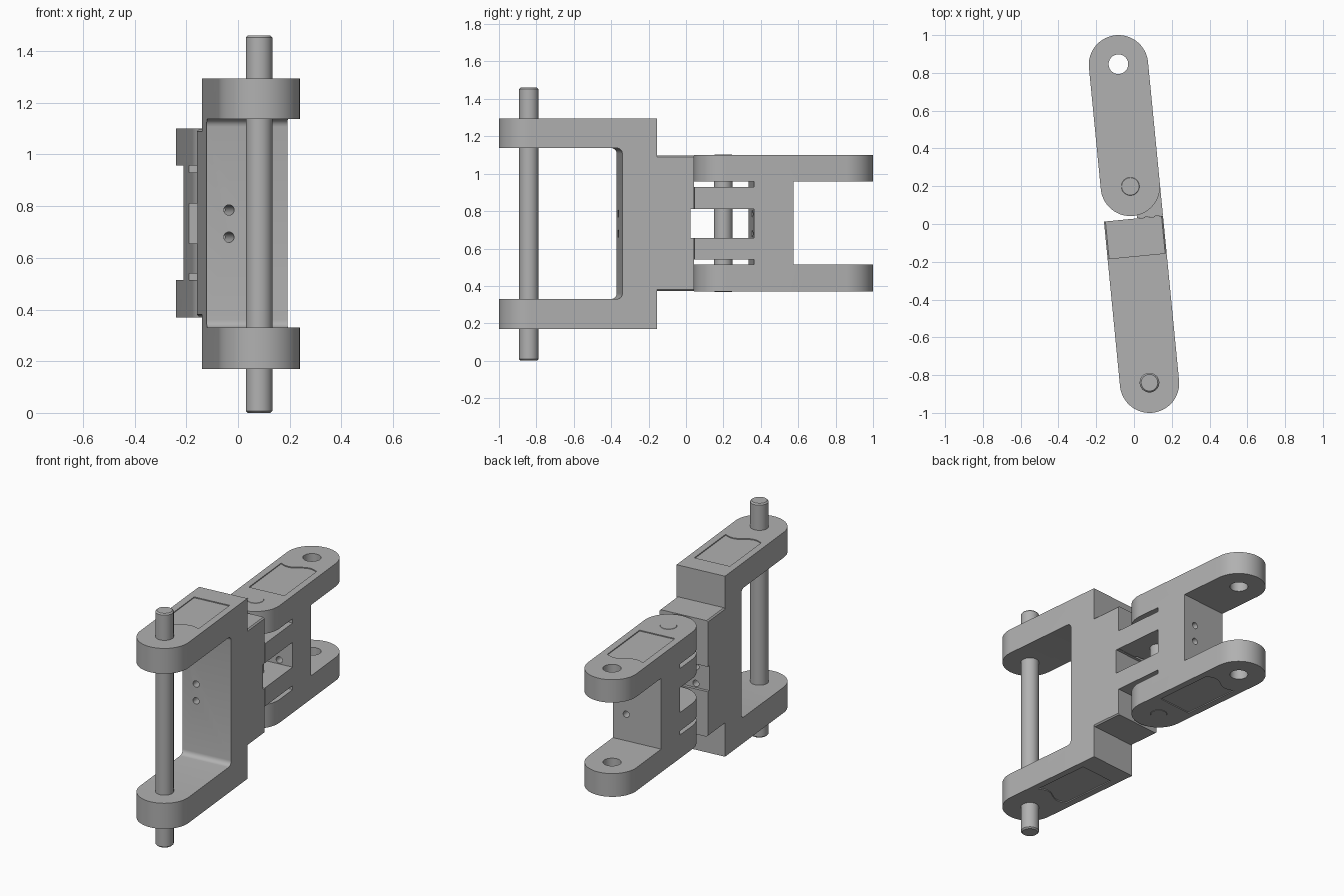
import bpy, bmesh, math
from mathutils import Matrix

if "Cube" in bpy.data.objects:
    bpy.data.objects.remove(bpy.data.objects["Cube"], do_unlink=True)

TILT = math.radians(5.57)   # the whole hinge is turned a little about z
R = 0.157                   # half width of both links
LOW, HIGH = 0.37, 1.10      # height range of the hinge knuckles

steel = bpy.data.materials.new("grey_steel")
steel.use_nodes = True
steel.diffuse_color = (0.44, 0.44, 0.44, 1)
steel.node_tree.nodes["Principled BSDF"].inputs["Base Color"].default_value = (0.44, 0.44, 0.44, 1)


def finish(name, bm):
    bmesh.ops.recalc_face_normals(bm, faces=bm.faces)
    mesh = bpy.data.meshes.new(name)
    bm.to_mesh(mesh)
    bm.free()
    mesh.materials.append(steel)
    ob = bpy.data.objects.new(name, mesh)
    bpy.context.collection.objects.link(ob)
    return ob


def box(name, x, y, z, round_x=0.0, chamfer_y=0.0):
    """Box from ranges; optionally bevels the edges running along x or y."""
    bm = bmesh.new()
    bmesh.ops.create_cube(bm, size=1)
    for v in bm.verts:
        v.co = [r[0] if c < 0 else r[1] for c, r in zip(v.co, (x, y, z))]
    for axis, width, steps in ((0, round_x, 5), (1, chamfer_y, 1)):
        if width:
            edges = [e for e in bm.edges
                     if abs((e.verts[0].co - e.verts[1].co).normalized()[axis]) > 0.99]
            bmesh.ops.bevel(bm, geom=edges, offset=width, segments=steps,
                            profile=0.5, affect='EDGES')
    return finish(name, bm)


def prism(name, outline, z0, z1):
    bm = bmesh.new()
    face = bm.faces.new([bm.verts.new((x, y, z0)) for x, y in outline])
    top = bmesh.ops.extrude_face_region(bm, geom=[face])["geom"]
    moved = [g for g in top if isinstance(g, bmesh.types.BMVert)]
    bmesh.ops.translate(bm, verts=moved, vec=(0, 0, z1 - z0))
    return finish(name, bm)


def arc(y, r, start, end, n=36):
    step = math.radians(end - start) / n
    a = math.radians(start)
    return [(r * math.cos(a + i * step), y + r * math.sin(a + i * step)) for i in range(n + 1)]


def rod(name, y, r, z0, z1, chamfer=0.0):
    ob = prism(name, arc(y, r, 0, 360)[:-1], z0, z1)
    if chamfer:
        bm = bmesh.new()
        bm.from_mesh(ob.data)
        rims = [e for e in bm.edges if abs(e.verts[0].co.z - e.verts[1].co.z) < 1e-4]
        bmesh.ops.bevel(bm, geom=rims, offset=chamfer, segments=1, affect='EDGES')
        bm.to_mesh(ob.data)
        bm.free()
    return ob


def screw_hole(x, y0, y1, z):
    ob = rod("screw_cutter", 0, 0.02, 0, y1 - y0)
    ob.data.transform(Matrix.Translation((x, y1, z)) @ Matrix.Rotation(math.pi / 2, 4, 'X'))
    return ob


def panel(y0, y1, z):
    """Shallow recess with one wavy end."""
    half, depth, n = 0.115, 0.006, 20
    wave = [(half - 2 * half * i / n, y1 + 0.02 * math.sin(2 * math.pi * i / n))
            for i in range(n + 1)]
    return prism("panel_cutter", [(-half, y0), (half, y0)] + wave, z - depth, z + depth)


def combine(ob, operation, others):
    bpy.context.view_layer.objects.active = ob
    for other in others:
        mod = ob.modifiers.new("cut", 'BOOLEAN')
        mod.operation, mod.solver, mod.object = operation, 'EXACT', other
        bpy.ops.object.modifier_apply(modifier=mod.name)
        bpy.data.objects.remove(other, do_unlink=True)


WIDE = (-1, 1)
SIDE = (-R, R)
SCREWS = (0.68, 0.785)

# Front link: tall rounded fork with a narrower step facing the hinge
front = prism("front_link", arc(-0.847, R, 180, 360) + [(R, -0.17), (-R, -0.17)], 0.17, 1.295)
combine(front, 'UNION', [box("step", SIDE, (-0.25, 0.028), (LOW + 0.003, HIGH - 0.003),
                             chamfer_y=0.008)])
combine(front, 'DIFFERENCE', [
    box("fork_cutter", WIDE, (-1.3, -0.357), (0.33, 1.137), round_x=0.03),
    box("notch_cutter", WIDE, (0.01, 0.2), (0.655, 0.81)),
    panel(-0.30, -0.66, 1.295), panel(-0.30, -0.66, 0.17)]
    + [screw_hole(-0.07, -0.5, 0.1, z) for z in SCREWS])

# Rear link: fork rounded at both ends, slotted at the hinge end
rear = prism("rear_link", arc(0.2, R, 180, 360) + arc(0.847, R, 0, 180), LOW, HIGH)
combine(rear, 'UNION', [box("stop", (0.02, R), (0.03, 0.4), z)
                        for z in ((0.54, 0.655), (0.81, 0.93))])
combine(rear, 'DIFFERENCE', [
    box("fork_cutter", WIDE, (0.563, 1.3), (0.515, 0.957)),
    box("window_cutter", WIDE, (-0.1, 0.35), (0.655, 0.81)),
    box("slot_cutter", WIDE, (-0.1, 0.35), (0.515, 0.54)),
    box("slot_cutter", WIDE, (-0.1, 0.35), (0.93, 0.957)),
    rod("eye_cutter", 0.85, 0.052, 0, 1.5),
    panel(0.33, 0.70, HIGH), panel(0.33, 0.70, LOW)]
    + [screw_hole(0.07, 0.3, 0.7, z) for z in SCREWS])

# Pins
long_pin = rod("long_pin", -0.844, 0.052, 0, 1.46, 0.008)
hinge_pin = rod("hinge_pin", 0.2, 0.05, LOW - 0.002, HIGH + 0.002, 0.004)

# Turn into place and shade
for ob in (front, rear, long_pin, hinge_pin):
    ob.data.transform(Matrix.Rotation(TILT, 4, 'Z'))
    bpy.ops.object.select_all(action='DESELECT')
    ob.select_set(True)
    bpy.context.view_layer.objects.active = ob
    bpy.ops.object.shade_smooth_by_angle(angle=math.radians(30))
